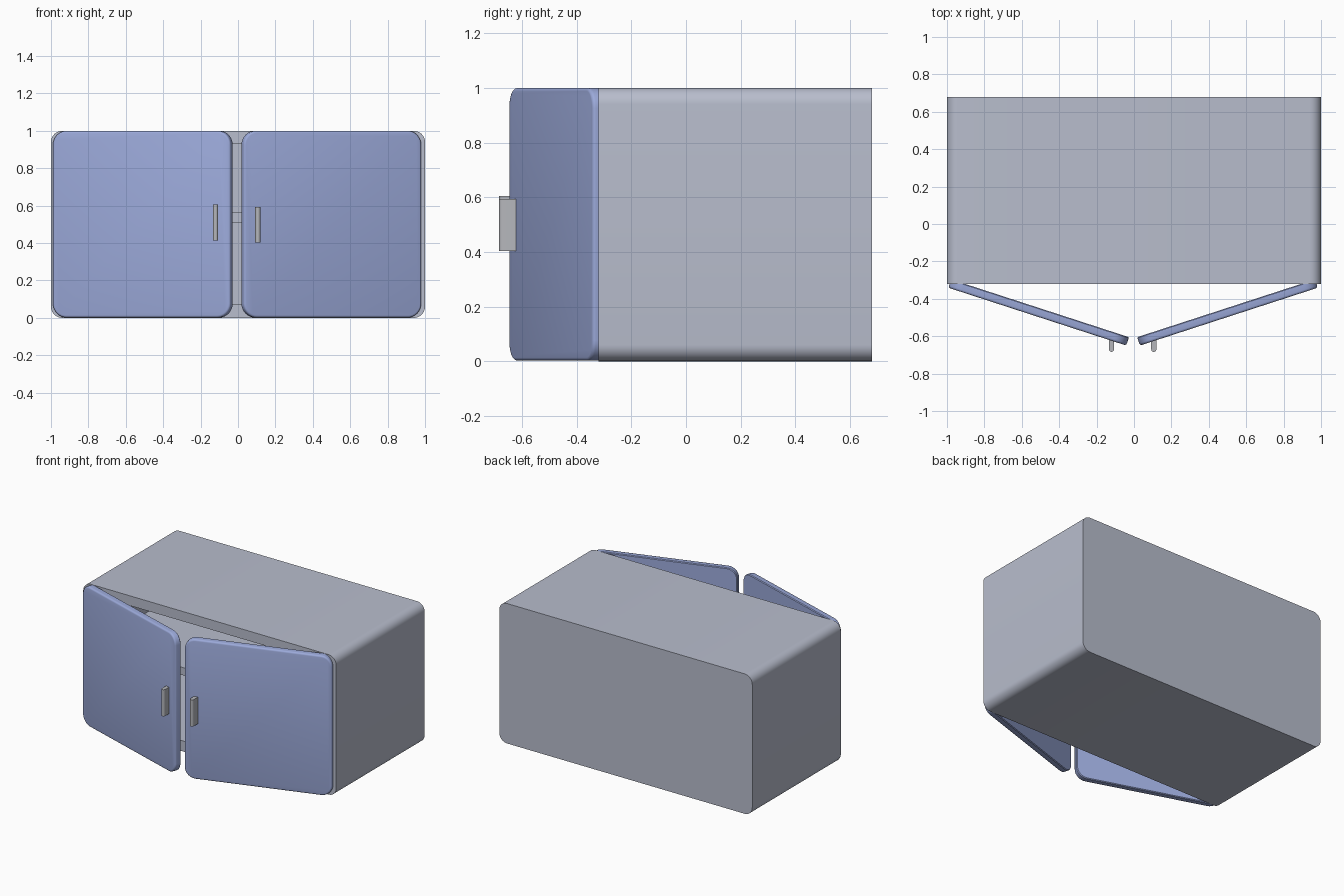
import bpy, bmesh, math
from mathutils import Vector

if "Cube" in bpy.data.objects:
    bpy.data.objects.remove(bpy.data.objects["Cube"])


def material(name, rgb):
    m = bpy.data.materials.new(name)
    m.diffuse_color = (*rgb, 1)
    m.use_nodes = True
    m.node_tree.nodes["Principled BSDF"].inputs["Base Color"].default_value = m.diffuse_color
    return m


GREY = material("cabinet grey", (0.48, 0.51, 0.61))
BLUE = material("door blue", (0.33, 0.40, 0.70))
METAL = material("handle grey", (0.46, 0.47, 0.50))


def rounded_rect(x0, x1, z0, z1, r, n=8):
    pts = []
    for cx, cz, start in ((x1 - r, z1 - r, 0), (x0 + r, z1 - r, 90),
                          (x0 + r, z0 + r, 180), (x1 - r, z0 + r, 270)):
        for i in range(n + 1):
            a = math.radians(start + 90 * i / n)
            pts.append((cx + r * math.cos(a), cz + r * math.sin(a)))
    return pts


def loft(name, loops, mat, place=lambda p: p):
    """Skin a series of equal-length point loops and cap both ends."""
    bm = bmesh.new()
    rings = [[bm.verts.new(place(Vector(p))) for p in loop] for loop in loops]
    for a, b in zip(rings, rings[1:]):
        for i in range(len(a)):
            j = (i + 1) % len(a)
            bm.faces.new((a[i], a[j], b[j], b[i]))
    bm.faces.new(rings[0])
    bm.faces.new(rings[-1])
    bmesh.ops.recalc_face_normals(bm, faces=bm.faces)
    me = bpy.data.meshes.new(name)
    bm.to_mesh(me)
    bm.free()
    me.materials.append(mat)
    ob = bpy.data.objects.new(name, me)
    bpy.context.collection.objects.link(ob)
    bpy.context.view_layer.objects.active = ob
    ob.select_set(True)
    bpy.ops.object.shade_smooth_by_angle(angle=math.radians(35))
    ob.select_set(False)
    return ob


def ring(y, inset, x0, x1, z0, z1, r):
    return [(x, y, z) for x, z in rounded_rect(x0 + inset, x1 - inset, z0 + inset,
                                               z1 - inset, r - inset)]


# Cabinet shell: outside, front rim, then back along the hollow inside
outer = (-1, 1, 0, 1, 0.06)
inner = (-0.93, 0.93, 0.075, 0.93, 0.025)
loft("cabinet_body", [ring(0.68, 0, *outer), ring(-0.32, 0, *outer),
                      ring(-0.32, 0, *inner), ring(0.62, 0, *inner)], GREY)

# Shelf
shelf = [(-0.94, 0.51), (0.94, 0.51), (0.94, 0.565), (-0.94, 0.565)]
loft("shelf", [[(x, y, z) for x, z in shelf] for y in (-0.26, 0.63)], GREY)

# Two doors, swung open by 18 degrees, each with a handle
C, S = math.cos(math.radians(18)), math.sin(math.radians(18))
T = 0.047
for side, s, dz in (("left", -1, 0.415), ("right", 1, 0.403)):

    def swing(p, s=s):
        # local x runs from hinge to free edge, local y is thickness
        x = -0.973 + p.x * C + p.y * S
        y = -0.296 - p.x * S + p.y * C
        return Vector((-s * x - 0.005, y, p.z))

    door = (0, 1, 0.002, 1, 0.075)
    steps = [(-T + 0.012 * (1 - math.sin(math.radians(a))),
              0.012 * (1 - math.cos(math.radians(a)))) for a in (90, 60, 30, 0)]
    steps += [(-0.005, 0), (0, 0.005)]
    loft(side + "_door", [ring(y, i, *door) for y, i in steps], BLUE, swing)

    # Handle: bullet-shaped section run upwards
    w, tip = 0.014, -0.67
    section = [(w, -0.60)] + [(w * math.cos(math.radians(a)),
                               tip - w * math.sin(math.radians(a)))
                              for a in range(0, 181, 30)] + [(-w, -0.60)]
    hx = s * 0.113 - 0.007
    loft(side + "_handle", [[(hx + x, y, z) for x, y in section]
                            for z in (dz, dz + 0.19)], METAL)
